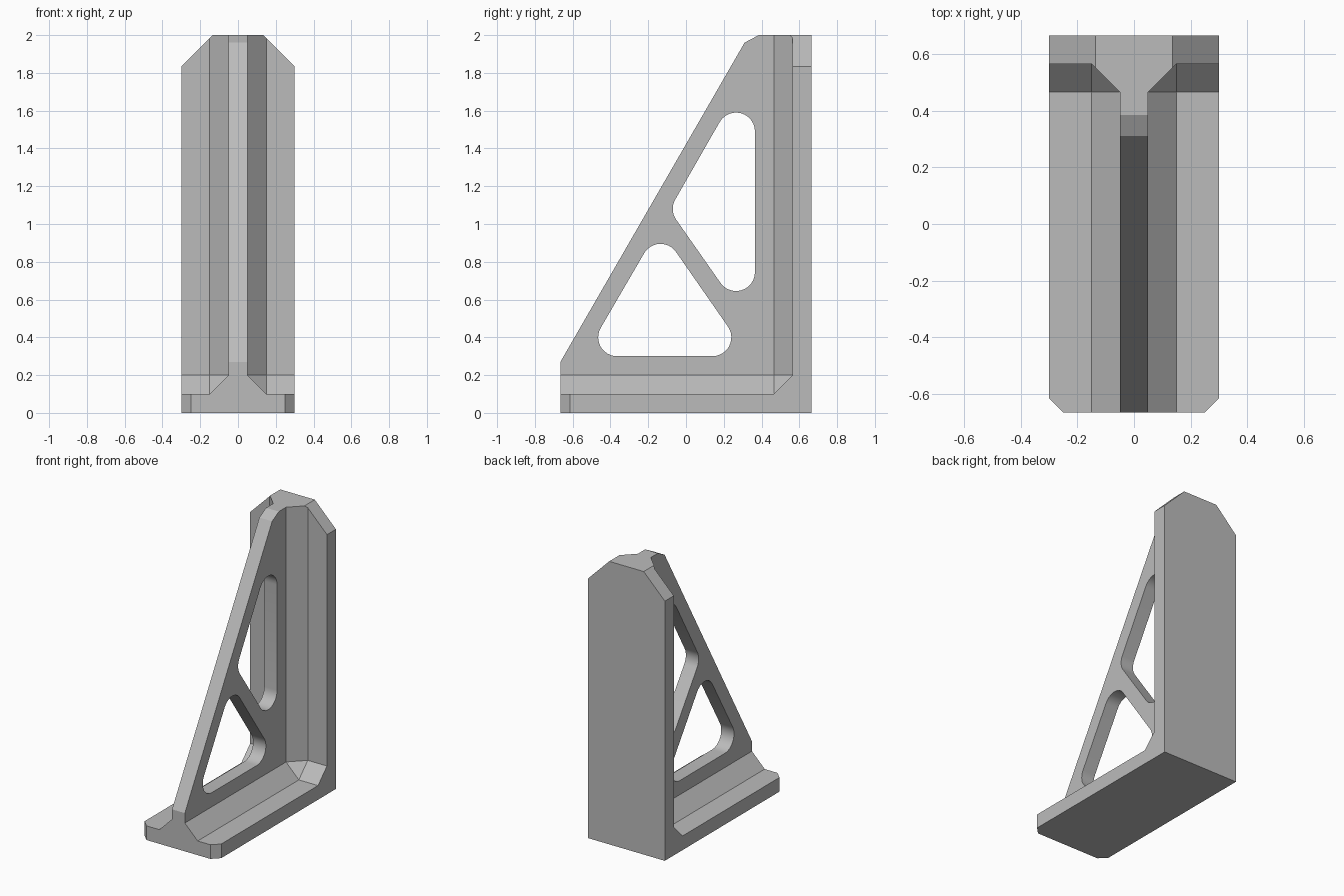
import bpy, bmesh, math
from mathutils import Vector

cube = bpy.data.objects.get("Cube")
if cube:
    bpy.data.objects.remove(cube, do_unlink=True)

HALF_W, HALF_D, HEIGHT = 0.3, 0.665, 2.0
PLATE, WEB, FILLET, HOLE_R = 0.1, 0.05, 0.1, 0.1
WALL_Y = HALF_D - PLATE

grey = bpy.data.materials.new("bracket grey")
grey.use_nodes = True
COLOUR = (0.5, 0.5, 0.5, 1)
grey.diffuse_color = COLOUR
grey.node_tree.nodes["Principled BSDF"].inputs["Base Color"].default_value = COLOUR


def prism(profile, x0, x1):
    """Extrude a side profile of (y, z) points from x0 to x1."""
    bm = bmesh.new()
    face = bm.faces.new([bm.verts.new((x0, y, z)) for y, z in profile])
    ext = bmesh.ops.extrude_face_region(bm, geom=[face])
    moved = [v for v in ext["geom"] if isinstance(v, bmesh.types.BMVert)]
    bmesh.ops.translate(bm, verts=moved, vec=(x1 - x0, 0, 0))
    bmesh.ops.recalc_face_normals(bm, faces=bm.faces)
    return bm


def clip(bm, point, normal):
    """Cut away the side the normal points to and cap the cut."""
    res = bmesh.ops.bisect_plane(bm, geom=bm.verts[:] + bm.edges[:] + bm.faces[:],
                                 plane_co=point, plane_no=Vector(normal), clear_outer=True)
    edges = [e for e in res["geom_cut"] if isinstance(e, bmesh.types.BMEdge)]
    bmesh.ops.contextual_create(bm, geom=edges)
    bmesh.ops.recalc_face_normals(bm, faces=bm.faces)


def to_object(name, bm):
    mesh = bpy.data.meshes.new(name)
    bm.to_mesh(mesh)
    bm.free()
    mesh.materials.append(grey)
    obj = bpy.data.objects.new(name, mesh)
    bpy.context.collection.objects.link(obj)
    return obj


def rounded_triangle(centres, radius, steps=12):
    """Outline around three circles, centres given counter-clockwise."""
    pts = []
    for i, c in enumerate(centres):
        c, before, after = Vector(c), Vector(centres[i - 1]), Vector(centres[(i + 1) % 3])
        d0, d1 = c - before, after - c
        start = math.atan2(d0.y, d0.x) - math.pi / 2
        sweep = (math.atan2(d1.y, d1.x) - math.atan2(d0.y, d0.x)) % math.tau
        for k in range(steps + 1):
            a = start + sweep * k / steps
            pts.append((c.x + radius * math.cos(a), c.y + radius * math.sin(a)))
    return pts


# Full-width body with the sloping front, before pocketing
outline = [(-HALF_D, 0), (HALF_D, 0), (HALF_D, HEIGHT),
           (0.385, HEIGHT), (0.31, 1.96), (-HALF_D, 0.27)]
body = prism(outline, -HALF_W, HALF_W)
for s in (-1, 1):
    clip(body, (s * 0.135, 0, HEIGHT), (s, 0, 1))        # top corners
    clip(body, (s * 0.25, -HALF_D, 0), (s, -1, 0))       # foot corners
bracket = to_object("gusset_bracket", body)

# Side pockets that leave base, wall, web and their chamfered fillets
cutters = []
for s in (-1, 1):
    pocket = prism([(-1, PLATE), (WALL_Y, PLATE), (WALL_Y, 3), (-1, 3)], s * WEB, s)
    corner = Vector((s * WEB, WALL_Y, PLATE))
    for n in ((-s, 0, -1), (-s, 1, 0), (0, 1, -1)):
        axis = Vector((0, 0, -n[2])) if n[2] else Vector((0, -n[1], 0))
        clip(pocket, corner + axis * FILLET, n)
    clip(pocket, corner + Vector((0, -FILLET, FILLET)), (-s, 1, -1))
    cutters.append(to_object("side_pocket_cutter", pocket))

# Rounded triangular windows through the web
for centres in ([(-0.365, 0.4), (0.14, 0.4), (-0.135, 0.795)],
                [(0.265, 0.745), (0.265, 1.49), (0.03, 1.08)]):
    hole = prism(rounded_triangle(centres, HOLE_R), -0.5, 0.5)
    cutters.append(to_object("window_cutter", hole))

for cutter in cutters:
    cutter.hide_render = True
    mod = bracket.modifiers.new("cut", 'BOOLEAN')
    mod.operation, mod.solver, mod.object = 'DIFFERENCE', 'EXACT', cutter

# Bake the cuts, then discard the cutters
bpy.context.view_layer.update()
baked = bpy.data.meshes.new_from_object(
    bracket.evaluated_get(bpy.context.evaluated_depsgraph_get()))
bracket.modifiers.clear()
bracket.data = baked
for cutter in cutters:
    bpy.data.objects.remove(cutter, do_unlink=True)

bpy.ops.object.select_all(action='DESELECT')
bracket.select_set(True)
bpy.context.view_layer.objects.active = bracket
bpy.ops.object.shade_smooth_by_angle(angle=math.radians(20))
